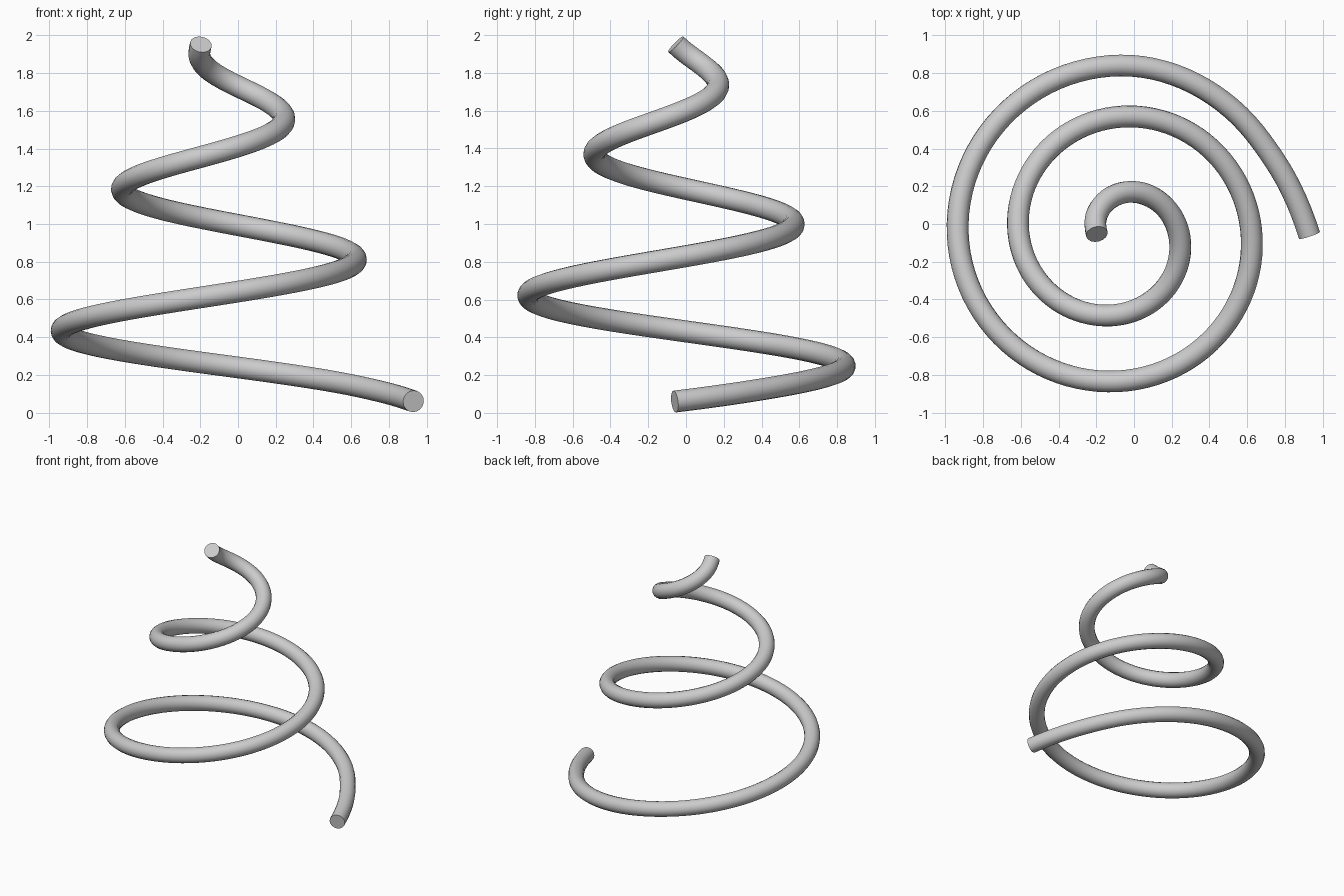
import bpy, math

if "Cube" in bpy.data.objects:
    bpy.data.objects.remove(bpy.data.objects["Cube"])

CX, CY = -0.077, -0.06      # spiral axis
TUBE = 0.058                # tube radius
Z0, Z1, END = 0.06, 1.952, 897.0

# (angle in degrees, distance from axis) along the tapering spiral
KEYS = [(0, 1.007), (25, 0.915), (48, 0.897), (91, 0.90), (176, 0.86),
        (266, 0.777), (356.7, 0.703), (444.8, 0.633), (531.5, 0.544),
        (621.6, 0.43), (709.4, 0.328), (793.8, 0.24), (857, 0.163), (END, 0.12)]


def slope(i):
    if i == 0:
        return -0.0055
    if i == len(KEYS) - 1:
        return -0.0006
    (a, ra), (b, rb) = KEYS[i - 1], KEYS[i + 1]
    return (rb - ra) / (b - a)


def radius(deg):
    # smooth cubic interpolation between the keys
    i = max(k for k in range(len(KEYS) - 1) if KEYS[k][0] <= deg)
    (a, ra), (b, rb) = KEYS[i], KEYS[i + 1]
    h, t = b - a, (deg - a) / (b - a)
    return ((2*t**3 - 3*t**2 + 1) * ra + (t**3 - 2*t*t + t) * h * slope(i)
            + (3*t*t - 2*t**3) * rb + (t**3 - t*t) * h * slope(i + 1))


# centre line of the spring
N = 240
curve = bpy.data.curves.new("spiral_spring", 'CURVE')
curve.dimensions = '3D'
spline = curve.splines.new('POLY')
spline.points.add(N)
for k, p in enumerate(spline.points):
    deg = END * k / N
    r, a = radius(deg), math.radians(deg)
    p.co = (CX + r * math.cos(a), CY + r * math.sin(a), Z0 + (Z1 - Z0) * k / N, 1)

# round tube with flat end caps
curve.bevel_depth = TUBE
curve.bevel_resolution = 6
curve.use_fill_caps = True
spring = bpy.data.objects.new("spiral_spring", curve)
bpy.context.collection.objects.link(spring)
bpy.context.view_layer.objects.active = spring
spring.select_set(True)
bpy.ops.object.convert(target='MESH')
bpy.ops.object.shade_smooth_by_angle(angle=math.radians(40))
